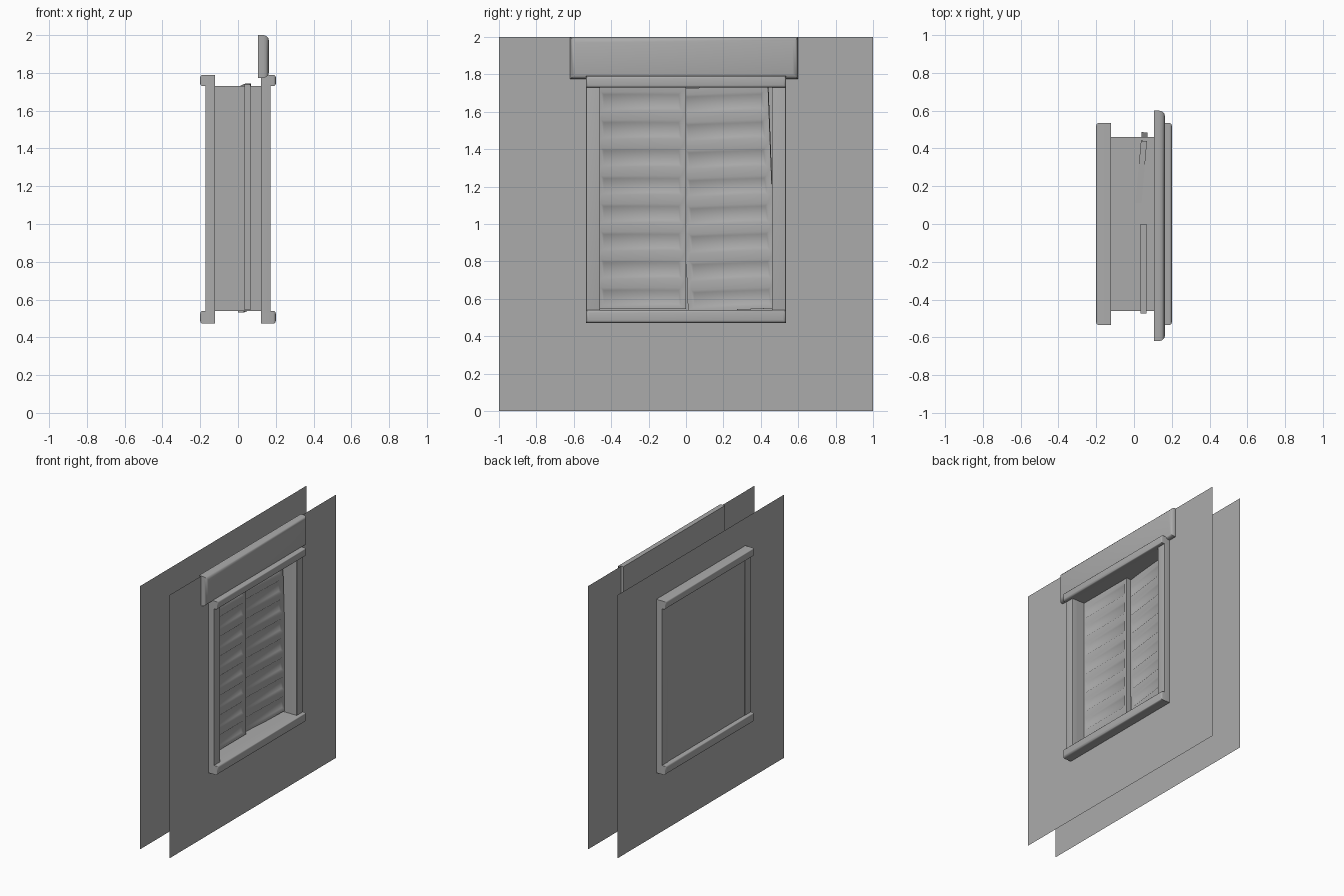
import bpy, bmesh
from math import radians
from mathutils import Matrix, Vector

cube = bpy.data.objects.get("Cube")
if cube:
    bpy.data.objects.remove(cube, do_unlink=True)

grey = bpy.data.materials.new("plain_grey")
grey.use_nodes = True
COLOR = (0.41, 0.41, 0.41, 1)
grey.diffuse_color = COLOR
grey.node_tree.nodes["Principled BSDF"].inputs["Base Color"].default_value = COLOR

WALL_X, PANEL_X = 0.125, -0.169
OPEN_Y, OPEN_LOW, OPEN_HIGH = 0.46, 0.54, 1.73
FRAME_Y = 0.534


def finish(name, bm, smooth_angle=0):
    mesh = bpy.data.meshes.new(name)
    bm.to_mesh(mesh)
    bm.free()
    mesh.materials.append(grey)
    obj = bpy.data.objects.new(name, mesh)
    bpy.context.collection.objects.link(obj)
    if smooth_angle:
        bpy.ops.object.select_all(action='DESELECT')
        obj.select_set(True)
        bpy.context.view_layer.objects.active = obj
        bpy.ops.object.shade_smooth_by_angle(angle=radians(smooth_angle))
    return obj


def bar(name, x, y, z, bevel, side):
    """Box between the given limits, rounded on the edges of its outward face."""
    bm = bmesh.new()
    bmesh.ops.create_cube(bm, size=1)
    for v in bm.verts:
        v.co = [lim[0] if c < 0 else lim[1] for c, lim in zip(v.co, (x, y, z))]
    outer = max(x, key=lambda c: c * side)
    edges = [e for e in bm.edges if all(abs(v.co.x - outer) < 1e-4 for v in e.verts)]
    bmesh.ops.bevel(bm, geom=edges, offset=bevel, segments=3, profile=0.5,
                    affect='EDGES', clamp_overlap=True)
    return finish(name, bm, 40)


def rectangle(bm, x, half, low, high):
    return [bm.verts.new((x, y, z)) for y, z in
            ((-half, low), (half, low), (half, high), (-half, high))]


def bridge(bm, a, b):
    for i in range(4):
        j = (i + 1) % 4
        bm.faces.new((a[i], a[j], b[j], b[i]))


# Front wall sheet with its opening and the reveal behind it
bm = bmesh.new()
rim = rectangle(bm, WALL_X, OPEN_Y, OPEN_LOW, OPEN_HIGH)
bridge(bm, rectangle(bm, WALL_X, 1, 0, 2), rim)
bridge(bm, rim, rectangle(bm, -WALL_X, OPEN_Y, OPEN_LOW, OPEN_HIGH))
finish("front_wall", bm)

# Back wall sheet, whose opening is closed by a panel almost flush with the frame
bm = bmesh.new()
rim = rectangle(bm, -WALL_X, OPEN_Y, OPEN_LOW, OPEN_HIGH)
panel = rectangle(bm, PANEL_X, OPEN_Y, OPEN_LOW, OPEN_HIGH)
bridge(bm, rim, rectangle(bm, -WALL_X, 1, 0, 2))
bridge(bm, panel, rim)
bm.faces.new(reversed(panel))
finish("back_wall", bm)

# Frame on both walls: posts, lintel and sill
for side, label in ((1, "front"), (-1, "back")):
    def span(depth):
        return sorted((side * 0.123, side * depth))
    for hand, word in ((1, "left"), (-1, "right")):
        bar(f"{label}_{word}_post", span(0.172),
            sorted((hand * OPEN_Y, hand * FRAME_Y)), (0.53, 1.74), 0.003, side)
    bar(f"{label}_lintel", span(0.2), (-FRAME_Y, FRAME_Y), (OPEN_HIGH, 1.79), 0.013, side)
    bar(f"{label}_sill", span(0.2), (-FRAME_Y, FRAME_Y), (0.472, OPEN_LOW), 0.015, side)

# Roller box above the opening
bar("roller_box", (0.107, 0.164), (-0.62, 0.6), (1.774, 2.0), 0.03, 1)


def shutter(name, centre, turn, sag, slats=8):
    """Panel with a row of sloping louvre recesses on its front."""
    w, h, t = 0.2375, 0.597, 0.016
    pitch, gap = 0.1495, 0.049
    ys = [-w, -w + 0.021, w - 0.026, w]
    zs = [-h]
    for i in range(slats):
        base = -h + 0.014 + i * pitch
        zs += [base, base + pitch - gap]
    zs.append(h)
    bm = bmesh.new()
    grid = [[bm.verts.new((t, y, z)) for y in ys] for z in zs]
    slots = []
    for r in range(len(zs) - 1):
        for c in range(3):
            f = bm.faces.new((grid[r][c], grid[r][c + 1],
                              grid[r + 1][c + 1], grid[r + 1][c]))
            if c == 1 and r % 2 == 1:
                slots.append(f)
    # Sides and back
    rim_edges = [e for e in bm.edges if e.is_boundary]
    made = bmesh.ops.extrude_edge_only(bm, edges=rim_edges)["geom"]
    for v in made:
        if isinstance(v, bmesh.types.BMVert):
            v.co.x = -t
    bmesh.ops.contextual_create(bm, geom=[e for e in bm.edges if e.is_boundary])
    # Shallow louvres with sloping ends, a little deeper along the top
    bmesh.ops.inset_individual(bm, faces=slots, thickness=0.02, depth=-0.01)
    for f in slots:
        mid = f.calc_center_median().z
        for v in f.verts:
            if v.co.z > mid:
                v.co.x -= 0.003
    bmesh.ops.recalc_face_normals(bm, faces=bm.faces)
    obj = finish(name, bm, 60)
    obj.matrix_world = (Matrix.Translation(Vector(centre))
                        @ Matrix.Rotation(radians(turn), 4, 'Z')
                        @ Matrix.Rotation(radians(sag), 4, 'X'))
    return obj


# One closed shutter and one sagging, slightly ajar shutter
shutter("right_shutter", (0.05, -0.2375, 1.142), 0, 0)
shutter("left_shutter", (0.034, 0.226, 1.137), -5, 2.2)
